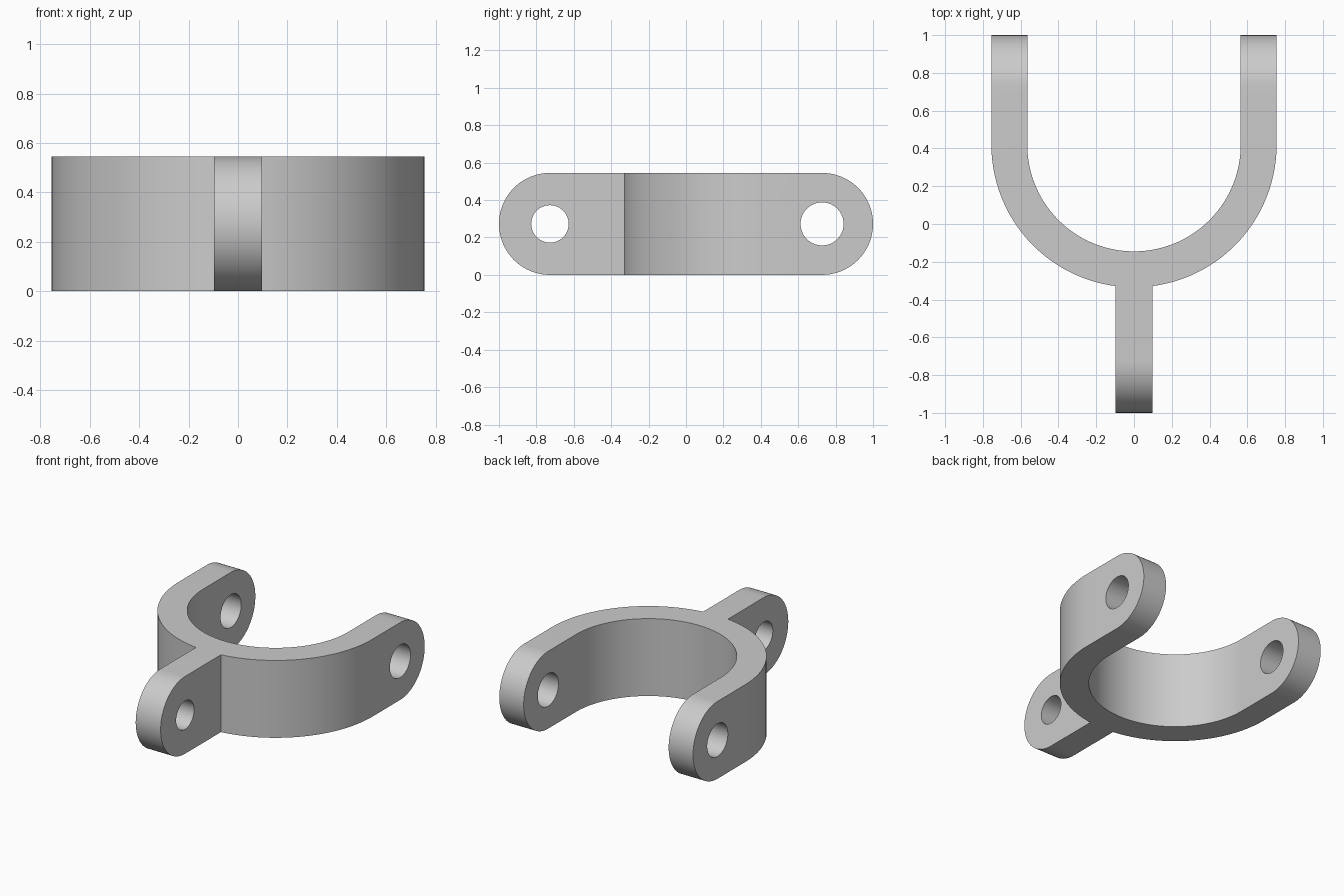
import bpy
import bmesh
from math import pi, sin, cos, asin, radians
from mathutils import Vector

if "Cube" in bpy.data.objects:
    bpy.data.objects.remove(bpy.data.objects["Cube"], do_unlink=True)

HEIGHT = 0.545
MID = HEIGHT / 2
R_OUT, R_IN, ARC_Y = 0.755, 0.565, 0.42   # curved saddle of the yoke
LUG = 0.097                               # half width of the front lug
END_Y = 1 - MID                           # centre of the rounded ends
SIDE = 1.0                                # half reach of the sideways cutters


def arc(cu, cv, r, start, end, steps):
    return [(cu + r * cos(start + (end - start) * i / steps),
             cv + r * sin(start + (end - start) * i / steps))
            for i in range(steps + 1)]


def prism(name, points, place, direction):
    """Extrude a flat outline along a direction into a solid object."""
    bm = bmesh.new()
    face = bm.faces.new([bm.verts.new(place(u, v)) for u, v in points])
    grown = bmesh.ops.extrude_face_region(bm, geom=[face])["geom"]
    bmesh.ops.translate(bm, vec=direction,
                        verts=[g for g in grown if isinstance(g, bmesh.types.BMVert)])
    bmesh.ops.recalc_face_normals(bm, faces=bm.faces)
    mesh = bpy.data.meshes.new(name)
    bm.to_mesh(mesh)
    bm.free()
    obj = bpy.data.objects.new(name, mesh)
    bpy.context.collection.objects.link(obj)
    return obj


def side_prism(name, points):
    return prism(name, points, lambda u, v: (-SIDE, u, v), Vector((2 * SIDE, 0, 0)))


def combine(target, cutter, operation):
    """Apply a boolean and discard the cutter."""
    cutter.hide_render = True
    mod = target.modifiers.new(cutter.name, "BOOLEAN")
    mod.operation, mod.solver, mod.object = operation, "EXACT", cutter
    bpy.ops.object.select_all(action="DESELECT")
    bpy.context.view_layer.objects.active = target
    target.select_set(True)
    bpy.ops.object.modifier_apply(modifier=mod.name)
    bpy.data.objects.remove(cutter, do_unlink=True)


# Forked plan outline: lug at the front, two arms at the back
gap = asin(LUG / R_OUT)
outline = [(-R_OUT, 1.1)]
outline += arc(0, ARC_Y, R_OUT, pi, 1.5 * pi - gap, 40)
outline += [(-LUG, -1.1), (LUG, -1.1)]
outline += arc(0, ARC_Y, R_OUT, 1.5 * pi + gap, 2 * pi, 40)
outline += [(R_OUT, 1.1), (R_IN, 1.1)]
outline += arc(0, ARC_Y, R_IN, 0, -pi, 80)
outline += [(-R_IN, 1.1)]
yoke = prism("clevis_yoke", outline, lambda u, v: (u, v, -0.1),
             Vector((0, 0, HEIGHT + 0.2)))

# Rounded side silhouette shared by the lug and the arms
stadium = (arc(END_Y, MID, MID, -pi / 2, pi / 2, 40)
           + arc(-END_Y, MID, MID, pi / 2, 1.5 * pi, 40))
combine(yoke, side_prism("side_silhouette", stadium), "INTERSECT")

# Pin holes: smaller through the lug, larger through both arms
for name, y, radius in (("lug_hole", -END_Y, 0.1), ("arm_holes", END_Y, 0.115)):
    combine(yoke, side_prism(name, arc(y, MID, radius, 0, 2 * pi, 64)[:-1]), "DIFFERENCE")

# Plain grey metal
grey = bpy.data.materials.new("light_grey")
grey.use_nodes = True
colour = (0.6, 0.6, 0.6, 1)
grey.diffuse_color = colour
grey.node_tree.nodes["Principled BSDF"].inputs["Base Color"].default_value = colour
yoke.data.materials.clear()
yoke.data.materials.append(grey)

bpy.ops.object.select_all(action="DESELECT")
bpy.context.view_layer.objects.active = yoke
yoke.select_set(True)
bpy.ops.object.shade_smooth_by_angle(angle=radians(30))
